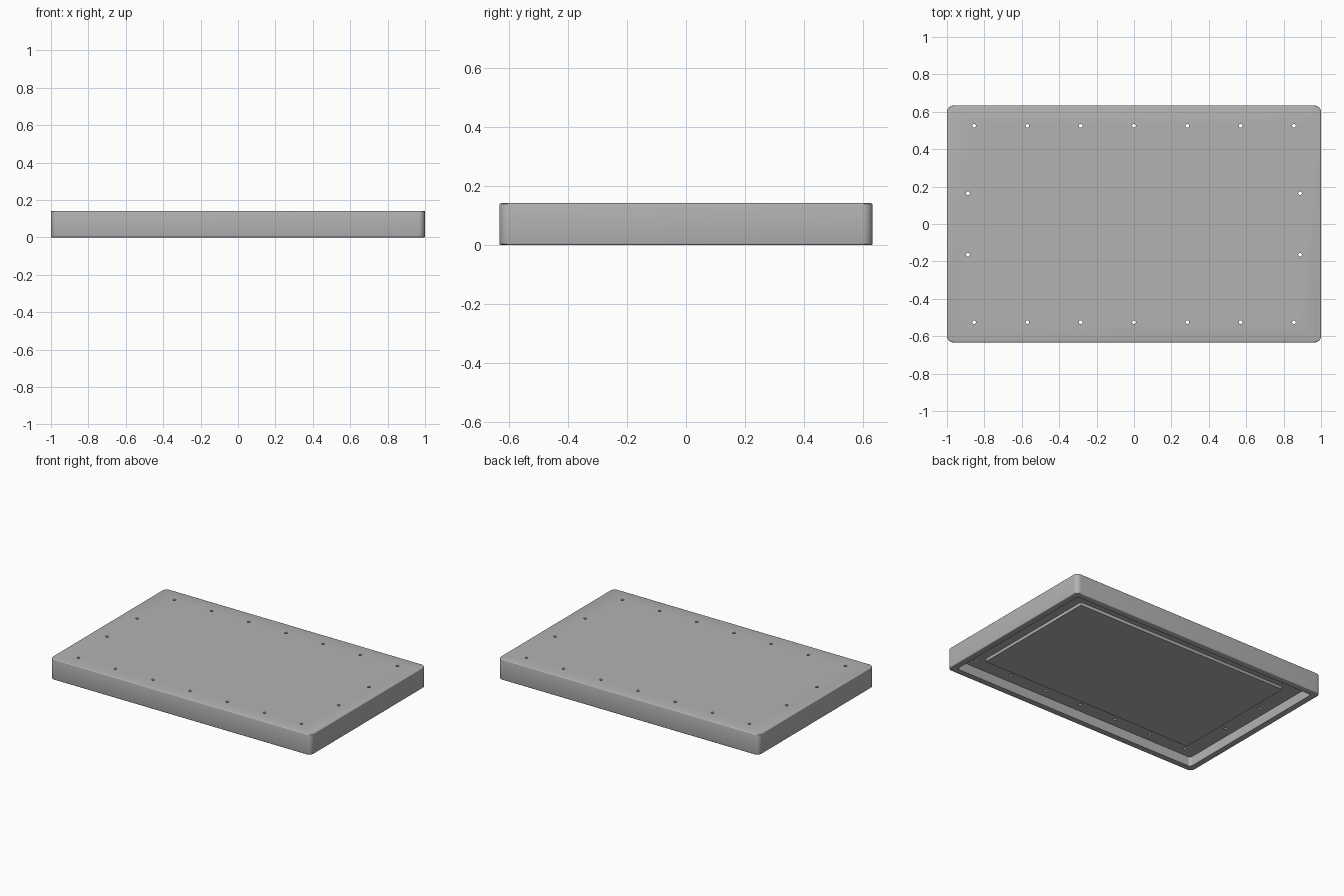
import bpy, bmesh
from math import pi, cos, sin
from mathutils import Matrix

cube = bpy.data.objects.get("Cube")
if cube:
    bpy.data.objects.remove(cube, do_unlink=True)

grey = bpy.data.materials.new("plain grey")
grey.use_nodes = True
grey.diffuse_color = (0.45, 0.45, 0.45, 1)
grey.node_tree.nodes["Principled BSDF"].inputs["Base Color"].default_value = grey.diffuse_color

WIDTH, DEPTH, HEIGHT = 2.0, 1.266, 0.142
RIM, FLOOR = 0.045, 0.066


def make_object(name, bm):
    bmesh.ops.recalc_face_normals(bm, faces=bm.faces)
    mesh = bpy.data.meshes.new(name)
    bm.to_mesh(mesh)
    bm.free()
    mesh.materials.append(grey)
    obj = bpy.data.objects.new(name, mesh)
    bpy.context.collection.objects.link(obj)
    return obj


def rounded_slab(name, width, depth, z0, z1, radius, edge=0.0, steps=8):
    """Rounded rectangle extruded from z0 to z1, with optional softened rims."""
    bm = bmesh.new()
    ring = []
    for i, (sx, sy) in enumerate([(1, 1), (-1, 1), (-1, -1), (1, -1)]):
        for k in range(steps + 1):
            a = (i + k / steps) * pi / 2
            ring.append(bm.verts.new((sx * (width / 2 - radius) + radius * cos(a),
                                      sy * (depth / 2 - radius) + radius * sin(a), z0)))
    base = bm.faces.new(ring)
    top = bmesh.ops.extrude_face_region(bm, geom=[base], use_keep_orig=True)
    moved = [v for v in top["geom"] if isinstance(v, bmesh.types.BMVert)]
    bmesh.ops.translate(bm, verts=moved, vec=(0, 0, z1 - z0))
    if edge:
        rims = [e for e in bm.edges if abs(e.verts[0].co.z - e.verts[1].co.z) < 1e-5]
        bmesh.ops.bevel(bm, geom=rims, offset=edge, segments=3, profile=0.5, affect='EDGES')
    return make_object(name, bm)


def cut(target, cutter):
    mod = target.modifiers.new("cut", 'BOOLEAN')
    mod.operation, mod.solver, mod.object = 'DIFFERENCE', 'EXACT', cutter
    bpy.context.view_layer.objects.active = target
    bpy.ops.object.modifier_apply(modifier=mod.name)
    bpy.data.objects.remove(cutter, do_unlink=True)


# Outer shell, open underneath
lid = rounded_slab("lid_shell", WIDTH, DEPTH, 0, HEIGHT, 0.035, edge=0.006)
cut(lid, rounded_slab("cavity_cutter", WIDTH - 2 * RIM, DEPTH - 2 * RIM, -0.1, FLOOR, 0.02))

# Screw holes around the border
holes = [(0.285 * i, s * 0.525) for i in range(-3, 4) for s in (-1, 1)]
holes += [(sx * 0.888, sy * 0.165) for sx in (-1, 1) for sy in (-1, 1)]
bm = bmesh.new()
for x, y in holes:
    bmesh.ops.create_cone(bm, cap_ends=True, segments=16, radius1=0.01, radius2=0.01,
                          depth=1, matrix=Matrix.Translation((x, y, 0)))
cut(lid, make_object("hole_cutter", bm))

# Raised panel on the underside
panel = rounded_slab("underside_panel", 1.65, 0.93, 0.045, FLOOR + 0.005, 0.004, steps=3)

for obj in (lid, panel):
    bpy.ops.object.select_all(action='DESELECT')
    obj.select_set(True)
    bpy.context.view_layer.objects.active = obj
    bpy.ops.object.shade_smooth_by_angle(angle=pi / 6)
